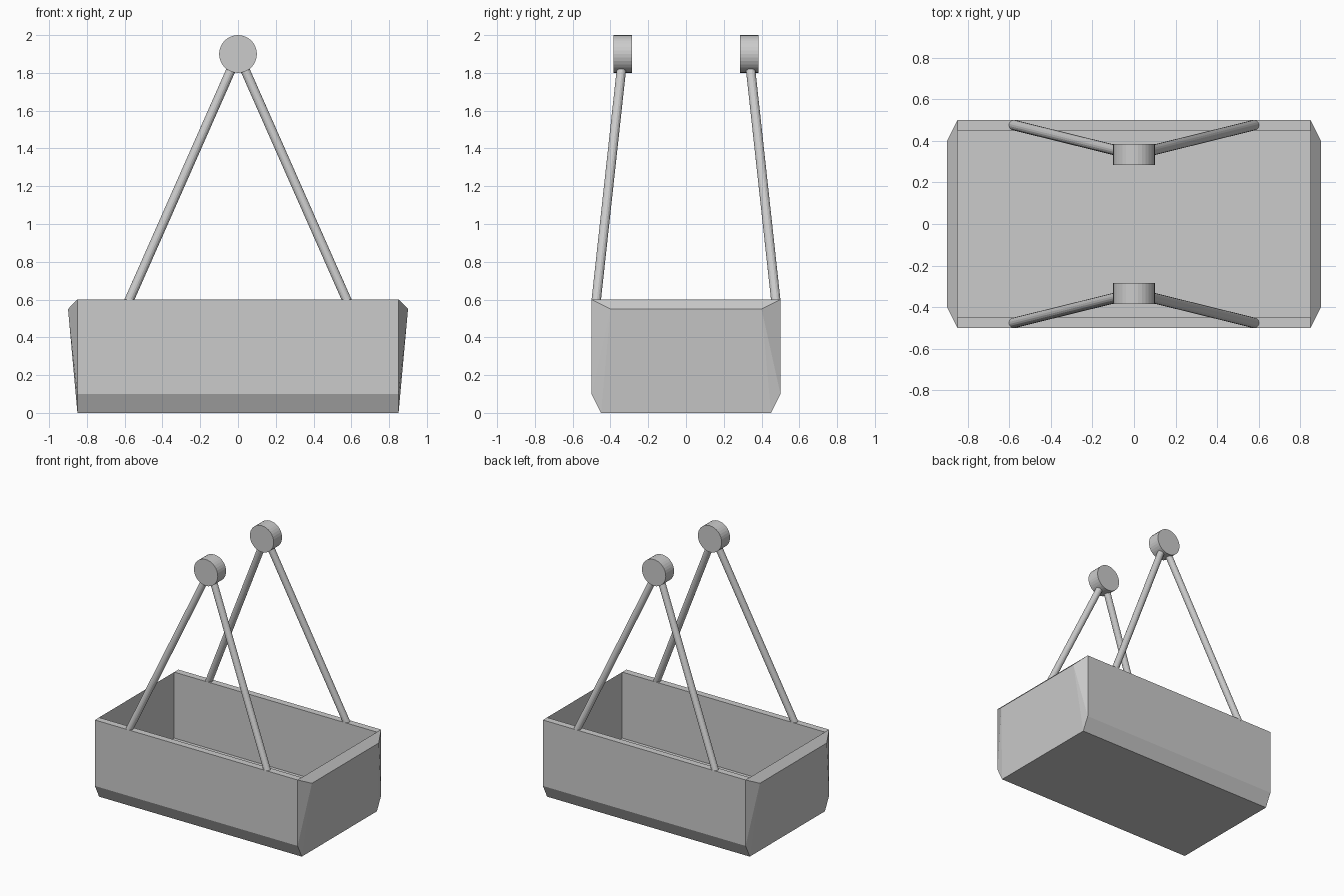
import bpy, bmesh, math
from mathutils import Vector

if "Cube" in bpy.data.objects:
    bpy.data.objects.remove(bpy.data.objects["Cube"])


def make_object(name, bm):
    bmesh.ops.recalc_face_normals(bm, faces=bm.faces)
    mesh = bpy.data.meshes.new(name)
    bm.to_mesh(mesh)
    bm.free()
    ob = bpy.data.objects.new(name, mesh)
    bpy.context.collection.objects.link(ob)
    return ob


def rod(name, start, end, radius, sides):
    start, end = Vector(start), Vector(end)
    axis = end - start
    bpy.ops.mesh.primitive_cylinder_add(
        vertices=sides, radius=radius, depth=axis.length,
        location=(start + end) / 2, rotation=axis.to_track_quat('Z', 'Y').to_euler())
    bpy.context.object.name = name


# Tub outer shell: hull of the mirrored corner points
corner = [(.85, .5, .6), (.85, .5, .1), (.85, .45, 0), (.9, .4, .55)]
bm = bmesh.new()
for x, y, z in corner:
    for sx in (-1, 1):
        for sy in (-1, 1):
            bm.verts.new((sx * x, sy * y, z))
bmesh.ops.convex_hull(bm, input=bm.verts)
bmesh.ops.dissolve_limit(bm, angle_limit=math.radians(.5), verts=bm.verts, edges=bm.edges)

# Open the top, then add the rim strips, inner walls and floor
bm.normal_update()
top = [f for f in bm.faces if f.normal.z > .99]
bmesh.ops.delete(bm, geom=top, context='FACES_ONLY')


def ring(x, y, z):
    return [bm.verts.new((sx * x, sy * y, z)) for sx, sy in ((-1, -1), (1, -1), (1, 1), (-1, 1))]


outer, rim, floor = ring(.85, .5, .6), ring(.85, .45, .6), ring(.85, .45, .1)
for a, b in ((0, 1), (2, 3)):
    bm.faces.new((outer[a], outer[b], rim[b], rim[a]))
for i in range(4):
    j = (i + 1) % 4
    bm.faces.new((rim[i], rim[j], floor[j], floor[i]))
bm.faces.new(floor)
bmesh.ops.remove_doubles(bm, verts=bm.verts, dist=1e-4)
make_object("tub", bm)

# Pivot hubs and the pair of hanger rods under each
for sy, side in ((-1, "front"), (1, "back")):
    rod(f"{side}_pivot_hub", (0, sy * .285, 1.9), (0, sy * .385, 1.9), .1, 32)
    for sx, hand in ((-1, "left"), (1, "right")):
        rod(f"{side}_{hand}_hanger_rod", (sx * .579, sy * .476, .59),
            (sx * .02, sy * .338, 1.855), .025, 16)
